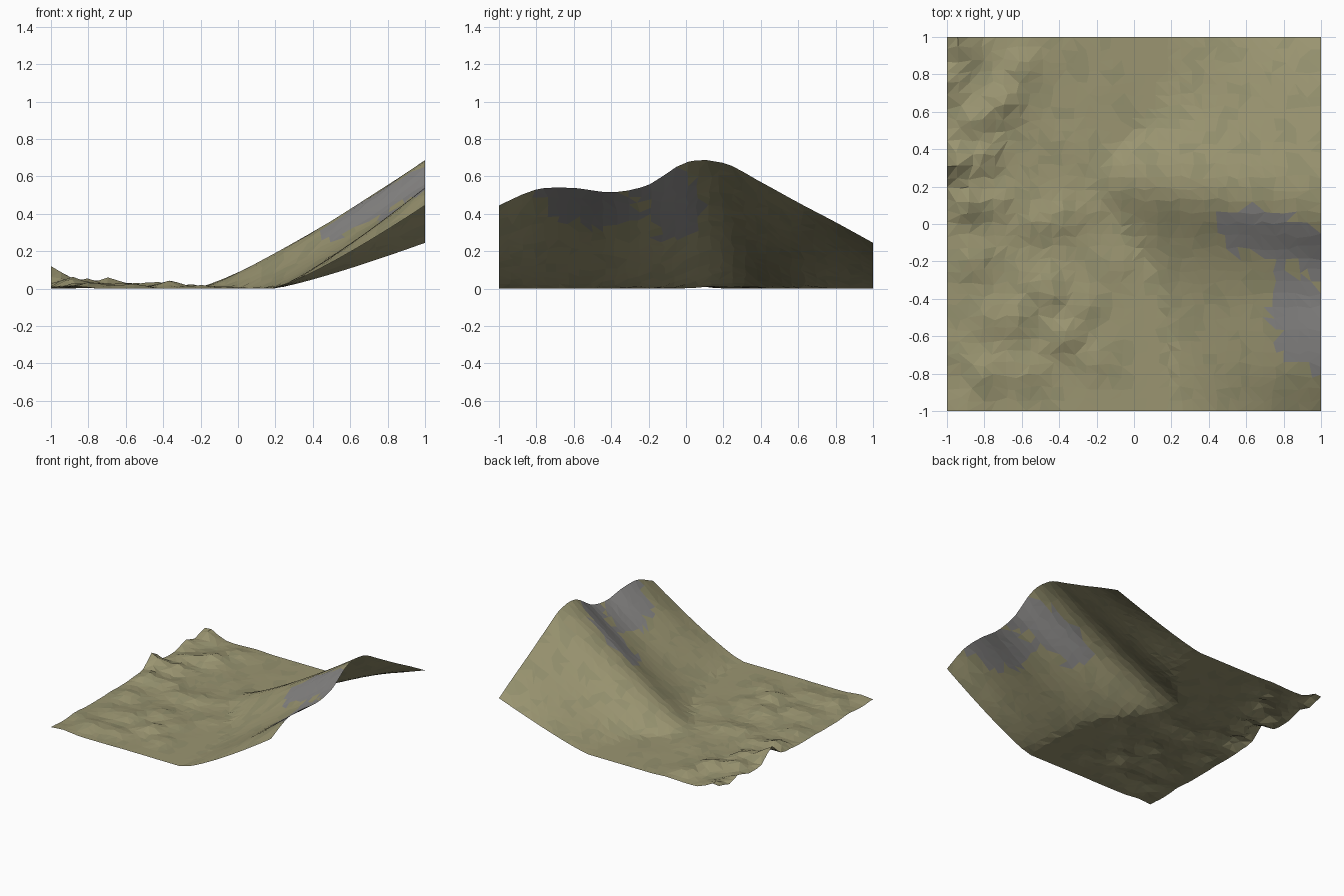
import bpy, bmesh, math, random
from mathutils import Vector, noise

if "Cube" in bpy.data.objects:
    bpy.data.objects.remove(bpy.data.objects["Cube"])

random.seed(4)
N = 32  # grid cells per side

# Height of the hill along its right-hand edge, y = -1 .. 1 in steps of 0.2
EDGE = [.445, .53, .538, .515, .555, .675, .672, .57, .46, .355, .245]

# Small bumps on the low ground: x, y, height
BUMPS = [(-1, .32, .12), (-1, .75, .055), (-.97, 1, .05), (-.9, .9, .03),
         (-.85, .55, .05), (-.68, .65, .05), (-.8, .36, .045), (-.9, .1, .05),
         (-.7, .13, .03), (-.6, .85, .03), (-.55, 0, .03), (-.38, .03, .035),
         (-.2, .1, .015), (-.45, -.36, .04), (-.62, -.5, .03), (-.37, -.6, .045),
         (-.27, -.43, .025), (-.2, -.72, .018), (-.1, -.22, .015), (-.8, -.82, .03),
         (-.85, -.2, .03), (-.55, -.8, .02), (-.78, -.5, .02)]


def edge_height(y):
    t = min(max((y + 1) * 5, 0), 9.9999)
    i = int(t)
    t -= i
    p = [EDGE[min(max(i + k, 0), 10)] for k in (-1, 0, 1, 2)]
    if i == 0:
        p[0] = 2 * p[1] - p[2]
    if i == 9:
        p[3] = 2 * p[2] - p[1]
    return p[1] + .5 * t * (p[2] - p[0] + t * (2 * p[0] - 5 * p[1] + 4 * p[2] - p[3]
                            + t * (3 * (p[1] - p[2]) + p[3] - p[0])))


def height(x, y):
    # the main ridge bends towards +y as it descends
    bend = .17 * (1 - x) * math.exp(-((y - .1) / .5) ** 2)
    ye = y - bend
    # hill rising from a toe line that reaches furthest left under the main ridge
    width = .38 if ye > .06 else .34
    toe = .19 - .41 * math.exp(-((ye - .06) / width) ** 2)
    u = max((x - toe) / (1 - toe), 0)
    z = edge_height(ye) * u ** 1.2
    # rounded bumps
    for bx, by, h in BUMPS:
        z += h * math.exp(-((x - bx) / .085) ** 2 - ((y - by) / .09) ** 2)
    # fine roughness fading out towards the hill
    fade = min(max(-x + .05, 0), .9)
    z += fade * .022 * max(noise.noise(Vector((x * 5, y * 5, 1.7))) + .2, 0)
    return max(z, 0)


def material(name, rgb):
    m = bpy.data.materials.new(name)
    m.diffuse_color = (*rgb, 1)
    m.use_nodes = True
    m.node_tree.nodes["Principled BSDF"].inputs["Base Color"].default_value = m.diffuse_color
    return m


def surface_kind(c):
    j = noise.noise(Vector((c.x * 7, c.y * 7, 3)))
    rock1 = ((c.x - .78) / .34) ** 2 + ((c.y + .1 + .3 * (c.x - .8)) / .15) ** 2
    rock2 = ((c.x - .92) / .18) ** 2 + ((c.y + .5) / .26) ** 2
    if min(rock1, rock2) < 1 + j * 1.3:
        return 2
    return 1 if noise.noise(Vector((c.x * 8, c.y * 8, 9))) > .15 else 0


# Terrain sheet: slightly jittered triangulated grid
bm = bmesh.new()
grid = []
for i in range(N + 1):
    row = []
    for j in range(N + 1):
        x, y = -1 + 2 * i / N, -1 + 2 * j / N
        if 0 < i < N:
            x += random.uniform(-.015, .015)
        if 0 < j < N:
            y += random.uniform(-.015, .015)
        row.append(bm.verts.new((x, y, height(x, y))))
    grid.append(row)
for i in range(N):
    for j in range(N):
        a, b, c, d = grid[i][j], grid[i + 1][j], grid[i + 1][j + 1], grid[i][j + 1]
        tris = [(a, b, c), (a, c, d)] if random.random() < .5 else [(a, b, d), (b, c, d)]
        for t in tris:
            f = bm.faces.new(t)
            f.material_index = surface_kind(f.calc_center_median())
bm.normal_update()

mesh = bpy.data.meshes.new("terrain")
bm.to_mesh(mesh)
bm.free()
for m in (material("dry_grass", (.325, .30, .165)), material("olive_grass", (.295, .28, .155)),
          material("grey_rock", (.24, .235, .23))):
    mesh.materials.append(m)
bpy.context.collection.objects.link(bpy.data.objects.new("terrain", mesh))
